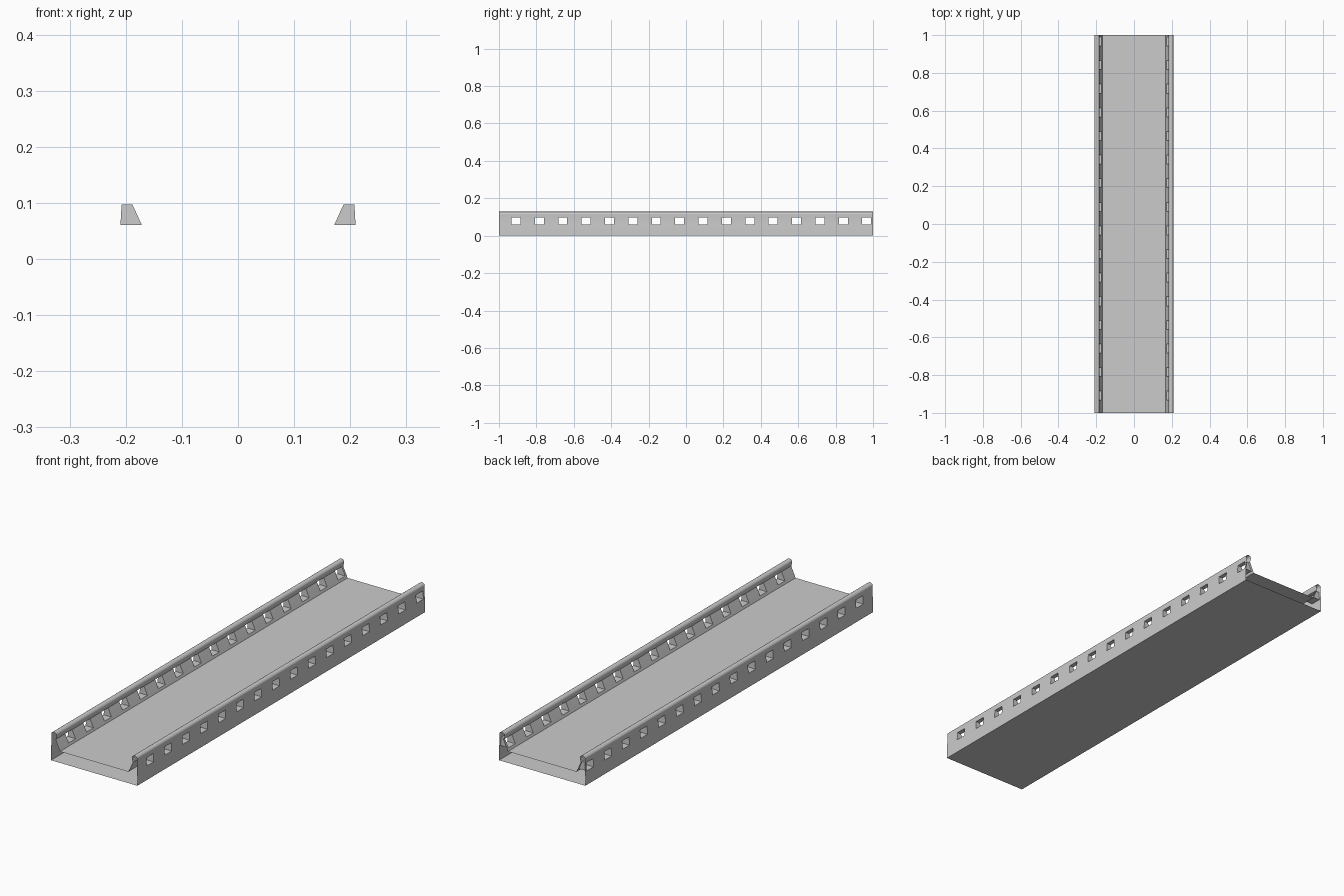
import bpy, bmesh, math

if "Cube" in bpy.data.objects:
    bpy.data.objects.remove(bpy.data.objects["Cube"])

HOLES = [(-0.933 + 0.125 * i, -0.885 + 0.125 * i) for i in range(16)]


def finish(bm, name, smooth=False):
    bmesh.ops.remove_doubles(bm, verts=bm.verts, dist=1e-5)
    bmesh.ops.recalc_face_normals(bm, faces=bm.faces)
    me = bpy.data.meshes.new(name)
    bm.to_mesh(me)
    bm.free()
    ob = bpy.data.objects.new(name, me)
    bpy.context.collection.objects.link(ob)
    if smooth:
        bpy.ops.object.select_all(action='DESELECT')
        ob.select_set(True)
        bpy.context.view_layer.objects.active = ob
        bpy.ops.object.shade_smooth_by_angle(angle=math.radians(40))
    return ob


def quad(bm, *pts):
    bm.faces.new([bm.verts.new(p) for p in pts])


def sheet(name, half_width, z, up):
    """Flat open-ended panel running the full length."""
    w = half_width
    pts = [(-w, -1, z), (w, -1, z), (w, 1, z), (-w, 1, z)]
    bm = bmesh.new()
    quad(bm, *(pts if up else pts[::-1]))
    me = bpy.data.meshes.new(name)
    bm.to_mesh(me)
    bm.free()
    bpy.context.collection.objects.link(bpy.data.objects.new(name, me))


def rail(name, side):
    """Hollow side rail: outer wall, rolled bead, sloping inner wall, hole tunnels."""
    outer = [(0.21, 0.0), (0.2095, 0.061), (0.2075, 0.097)]
    bead = [(0.196 + 0.013 * math.cos(a), 0.115 + 0.013 * math.sin(a))
            for a in (math.radians(-15 + 21 * k) for k in range(11))]
    inner = [(0.188, 0.097), (0.1715, 0.061), (0.167, 0.05)]
    prof = [(side * x, z) for x, z in outer + bead + inner]
    n = len(prof)
    low_o, top_o, top_i, low_i = 1, 2, n - 3, n - 2

    ys = [-1.0] + [y for h in HOLES for y in h] + [1.0]
    bm = bmesh.new()

    def at(i, y):
        return (prof[i][0], y, prof[i][1])

    # walls, leaving out the hole cells
    for j in range(len(ys) - 1):
        a, b = ys[j], ys[j + 1]
        is_hole = j % 2 == 1
        for i in range(n - 1):
            if is_hole and i in (low_o, top_i):
                continue
            quad(bm, at(i, a), at(i, b), at(i + 1, b), at(i + 1, a))
        # tunnel through the rail
        if is_hole:
            for p, q in ((low_o, low_i), (top_o, top_i)):
                quad(bm, at(p, a), at(p, b), at(q, b), at(q, a))
            for y in (a, b):
                quad(bm, at(low_o, y), at(top_o, y), at(top_i, y), at(low_i, y))
    finish(bm, name, True)


sheet("bottom_panel", 0.21, 0.0, False)
sheet("deck_panel", 0.167, 0.05, True)
rail("right_rail", 1)
rail("left_rail", -1)
